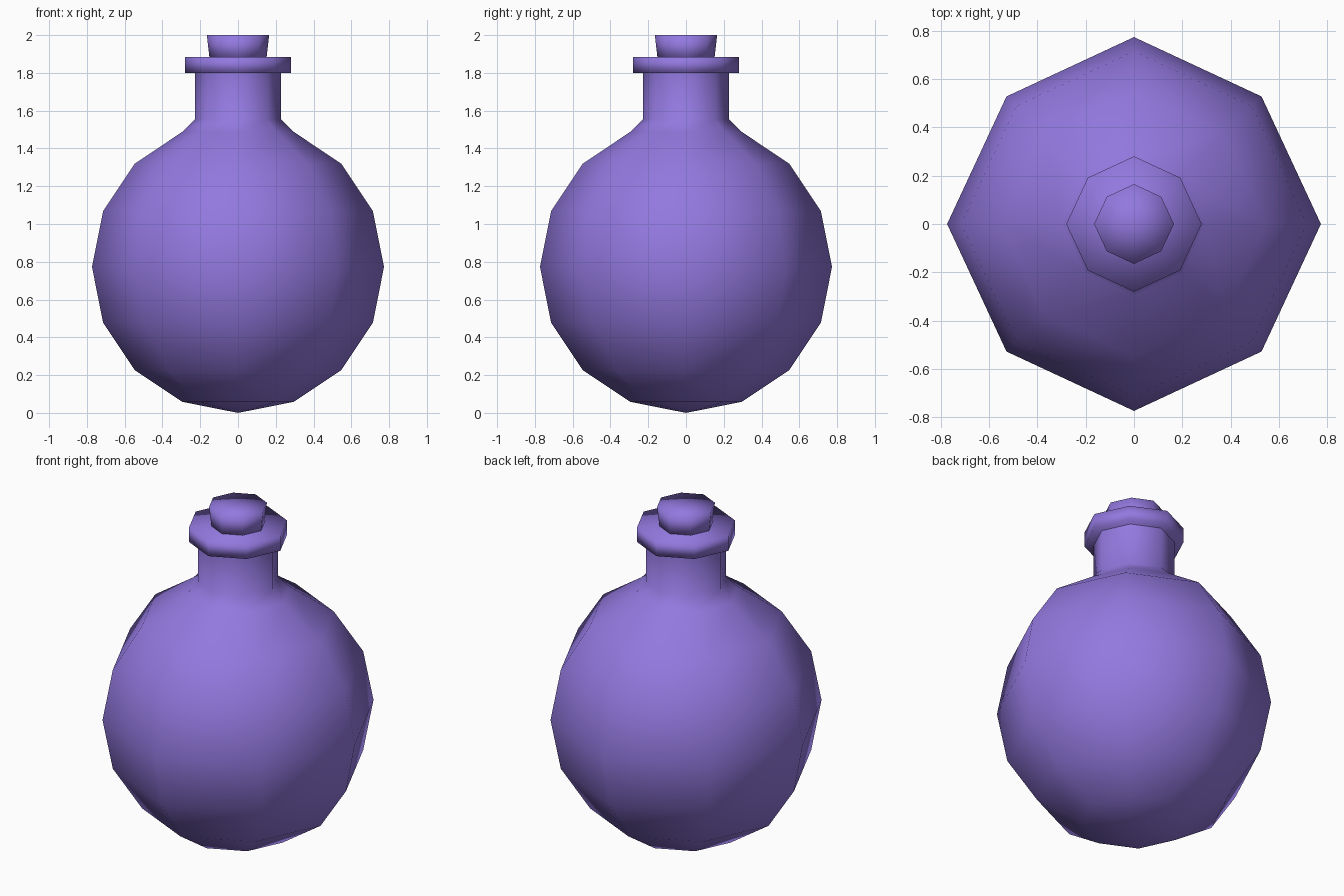
import bpy, bmesh
from math import sin, cos, pi, radians

if "Cube" in bpy.data.objects:
    bpy.data.objects.remove(bpy.data.objects["Cube"])

SIDES = 8
DIAGONAL = 0.965  # diagonal corners sit slightly inside the circle

glass = bpy.data.materials.new("purple")
glass.diffuse_color = (0.29, 0.19, 0.74, 1)
glass.use_nodes = True
glass.node_tree.nodes["Principled BSDF"].inputs["Base Color"].default_value = glass.diffuse_color


def lathe(name, profile):
    """Turn (radius, z) points, bottom to top, into a closed eight-sided solid."""
    bm = bmesh.new()
    rings = []
    for r, z in profile:
        if r == 0:
            rings.append([bm.verts.new((0, 0, z))] * SIDES)
            continue
        ring = []
        for i in range(SIDES):
            a = 2 * pi * i / SIDES
            k = r * (DIAGONAL if i % 2 else 1)
            ring.append(bm.verts.new((k * cos(a), k * sin(a), z)))
        rings.append(ring)
    for lo, hi in zip(rings, rings[1:]):
        for i in range(SIDES):
            j = (i + 1) % SIDES
            corners = list(dict.fromkeys((lo[i], lo[j], hi[j], hi[i])))
            bm.faces.new(corners)
    bmesh.ops.recalc_face_normals(bm, faces=bm.faces)
    for f in bm.faces:
        f.smooth = True
    mesh = bpy.data.meshes.new(name)
    bm.to_mesh(mesh)
    bm.free()
    mesh.materials.append(glass)
    obj = bpy.data.objects.new(name, mesh)
    bpy.context.collection.objects.link(obj)
    return obj


# Round flask body flowing into the neck
R = 0.773
bulb = [(R * cos(radians(a)), R + R * sin(radians(a)))
        for a in (-67.5, -45, -22.5, 0, 22.5, 45, 67.5)]
lathe("flask_body", [(0, 0)] + bulb + [(0.228, 1.555), (0.228, 1.80)])

# Lip around the mouth
lathe("lip", [(0, 1.80), (0.28, 1.80), (0.28, 1.885), (0, 1.885)])

# Tapered stopper
lathe("stopper", [(0, 1.87), (0.15, 1.87), (0.165, 2.0), (0, 2.0)])
